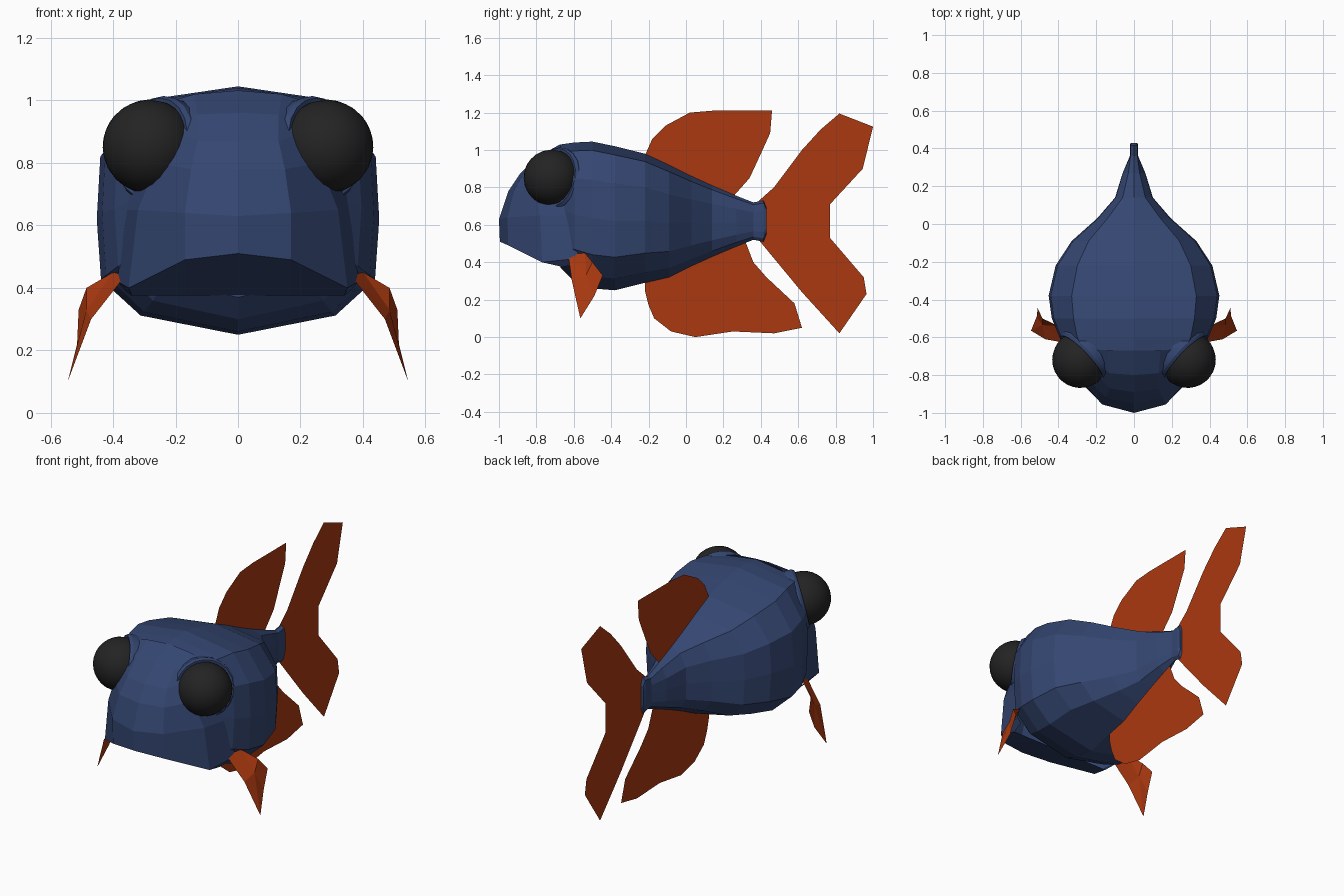
import bpy, bmesh, math
from mathutils import Vector

if "Cube" in bpy.data.objects:
    bpy.data.objects.remove(bpy.data.objects["Cube"])


def material(name, rgb):
    m = bpy.data.materials.new(name)
    m.diffuse_color = (*rgb, 1)
    m.use_nodes = True
    m.node_tree.nodes["Principled BSDF"].inputs["Base Color"].default_value = m.diffuse_color
    return m


NAVY = material("navy_scales", (0.034, 0.061, 0.165))
ORANGE = material("orange_fin", (0.40, 0.04, 0.005))
BLACK = material("eye_black", (0.017, 0.017, 0.017))


def add_object(name, verts, faces, mat, mirror=False, smooth=None):
    mesh = bpy.data.meshes.new(name)
    mesh.from_pydata([tuple(v) for v in verts], [], faces)
    mesh.materials.append(mat)
    obj = bpy.data.objects.new(name, mesh)
    bpy.context.collection.objects.link(obj)
    if mirror:
        obj.modifiers.new("mirror", 'MIRROR')
    if smooth:
        bpy.ops.object.select_all(action='DESELECT')
        obj.select_set(True)
        bpy.context.view_layer.objects.active = obj
        bpy.ops.object.shade_smooth_by_angle(angle=math.radians(smooth))
    return obj


def bridge(rows, n, closed):
    """Quads between consecutive rows of n vertices."""
    span = n if closed else n - 1
    return [(r * n + c, r * n + (c + 1) % n, (r + 1) * n + (c + 1) % n, (r + 1) * n + c)
            for r in range(rows - 1) for c in range(span)]


# Body: rings of (y, top z, bottom z, ridge half width, side half width)
rings = [(-0.67, 1.03, 0.37, 0.27, 0.33), (-0.60, 1.04, 0.30, 0.30, 0.395),
         (-0.50, 1.045, 0.26, 0.32, 0.435), (-0.38, 1.02, 0.25, 0.33, 0.452),
         (-0.22, 0.98, 0.29, 0.30, 0.415), (-0.09, 0.92, 0.32, 0.24, 0.33),
         (0.03, 0.86, 0.38, 0.14, 0.195), (0.14, 0.81, 0.43, 0.06, 0.10),
         (0.27, 0.755, 0.485, 0.03, 0.06), (0.36, 0.72, 0.52, 0.018, 0.022),
         (0.415, 0.73, 0.51, 0.018, 0.022), (0.43, 0.69, 0.55, 0.015, 0.018)]
verts = []
for y, top, low, ridge, side in rings:
    h = top - low
    half = [(ridge, 0.94), (side * 0.975, 0.74), (side, 0.48),
            (side * 0.97, 0.23), (side * 0.69, 0.08)]
    loop = [(0, 1)] + half + [(0, 0)] + [(-x, f) for x, f in reversed(half)]
    verts += [(x, y, low + f * h) for x, f in loop]
n = 12
faces = bridge(len(rings), n, True)
faces += [tuple(reversed(range(n))), tuple(range(len(verts) - n, len(verts)))]
body = add_object("body", verts, faces, NAVY)
bm = bmesh.new()
bm.from_mesh(body.data)
bmesh.ops.recalc_face_normals(bm, faces=bm.faces)
bm.to_mesh(body.data)
bm.free()

# Head: half-face layers from chin to crown, centre line outward
layers = [
    [(0, -0.66, 0.375), (0.17, -0.66, 0.375), (0.34, -0.66, 0.375), (0.36, -0.58, 0.39)],
    [(0, -0.995, 0.51), (0.17, -0.95, 0.49), (0.35, -0.77, 0.40), (0.385, -0.58, 0.42)],
    [(0, -1.00, 0.63), (0.17, -0.955, 0.64), (0.32, -0.78, 0.65), (0.37, -0.58, 0.65)],
    [(0, -0.95, 0.78), (0.15, -0.92, 0.78), (0.26, -0.80, 0.80), (0.35, -0.58, 0.84)],
    [(0, -0.89, 0.87), (0.13, -0.87, 0.87), (0.22, -0.77, 0.90), (0.32, -0.58, 0.93)],
    [(0, -0.80, 0.96), (0.13, -0.79, 0.955), (0.22, -0.72, 0.955), (0.30, -0.58, 0.98)],
    [(0, -0.67, 1.032), (0.14, -0.67, 1.02), (0.24, -0.66, 0.99), (0.29, -0.58, 0.99)],
]
add_object("head", [v for layer in layers for v in layer],
           bridge(len(layers), 4, False), NAVY, mirror=True)

# Eyes and sockets: turned profiles around the outward gaze axis
axis = Vector((0.70, -0.66, 0.22)).normalized()
center = Vector((0.283, -0.718, 0.852))
u = axis.cross(Vector((0, 0, 1))).normalized()
w = axis.cross(u)


def turned(name, profile, mat, segments, smooth):
    pts = [center + axis * a + (u * math.cos(t) + w * math.sin(t)) * r
           for a, r in profile
           for t in [2 * math.pi * k / segments for k in range(segments)]]
    f = [tuple(reversed(q)) for q in bridge(len(profile), segments, True)]
    obj = add_object(name, pts, f, mat, mirror=True, smooth=smooth)
    bm = bmesh.new()
    bm.from_mesh(obj.data)
    bmesh.ops.remove_doubles(bm, verts=bm.verts, dist=0.0005)
    bmesh.ops.recalc_face_normals(bm, faces=bm.faces)
    bm.to_mesh(obj.data)
    bm.free()


arc = [math.pi * k / 16 for k in range(17)]
turned("eyes", [(-0.15 * math.cos(t), 0.15 * math.sin(t)) for t in arc], BLACK, 24, 40)
turned("eye_sockets", [(-0.14, 0.145), (-0.07, 0.172), (-0.025, 0.172),
                       (-0.01, 0.162), (-0.015, 0.146), (-0.06, 0.13)], NAVY, 20, 30)


# Flat fins on the centre plane, outlined as (y, z)
def flat_fin(name, outline):
    add_object(name, [(0, y, z) for y, z in outline], [tuple(range(len(outline)))], ORANGE)


flat_fin("dorsal_fin", [(-0.22, 0.97), (-0.18, 1.06), (-0.11, 1.13), (0.02, 1.20),
                        (0.14, 1.21), (0.46, 1.21), (0.45, 1.09), (0.40, 0.98),
                        (0.34, 0.85), (0.26, 0.76), (0.20, 0.72), (-0.20, 0.88)])
flat_fin("belly_fin", [(-0.22, 0.32), (-0.22, 0.25), (-0.20, 0.17), (-0.17, 0.10),
                       (-0.08, 0.03), (0.05, 0.0), (0.25, 0.03), (0.47, 0.02),
                       (0.62, 0.05), (0.58, 0.18), (0.43, 0.32), (0.36, 0.40),
                       (0.31, 0.53), (0.0, 0.45)])
flat_fin("tail_fin", [(0.38, 0.72), (0.47, 0.80), (0.62, 1.00), (0.72, 1.11),
                      (0.82, 1.195), (1.0, 1.125), (0.945, 0.90), (0.77, 0.71),
                      (0.77, 0.53), (0.95, 0.32), (0.965, 0.23), (0.82, 0.02),
                      (0.62, 0.24), (0.38, 0.53)])

# Side fins: creased sheets hanging from the lower flanks
side_fin = [(0.36, -0.63, 0.44), (0.40, -0.54, 0.45), (0.485, -0.50, 0.40),
            (0.51, -0.445, 0.33), (0.515, -0.49, 0.22), (0.545, -0.565, 0.10),
            (0.47, -0.61, 0.30), (0.485, -0.535, 0.33)]
add_object("side_fins", side_fin,
           [(0, 7, 1), (1, 7, 2), (2, 7, 3), (3, 7, 4), (4, 7, 5), (5, 7, 6), (6, 7, 0)],
           ORANGE, mirror=True)
